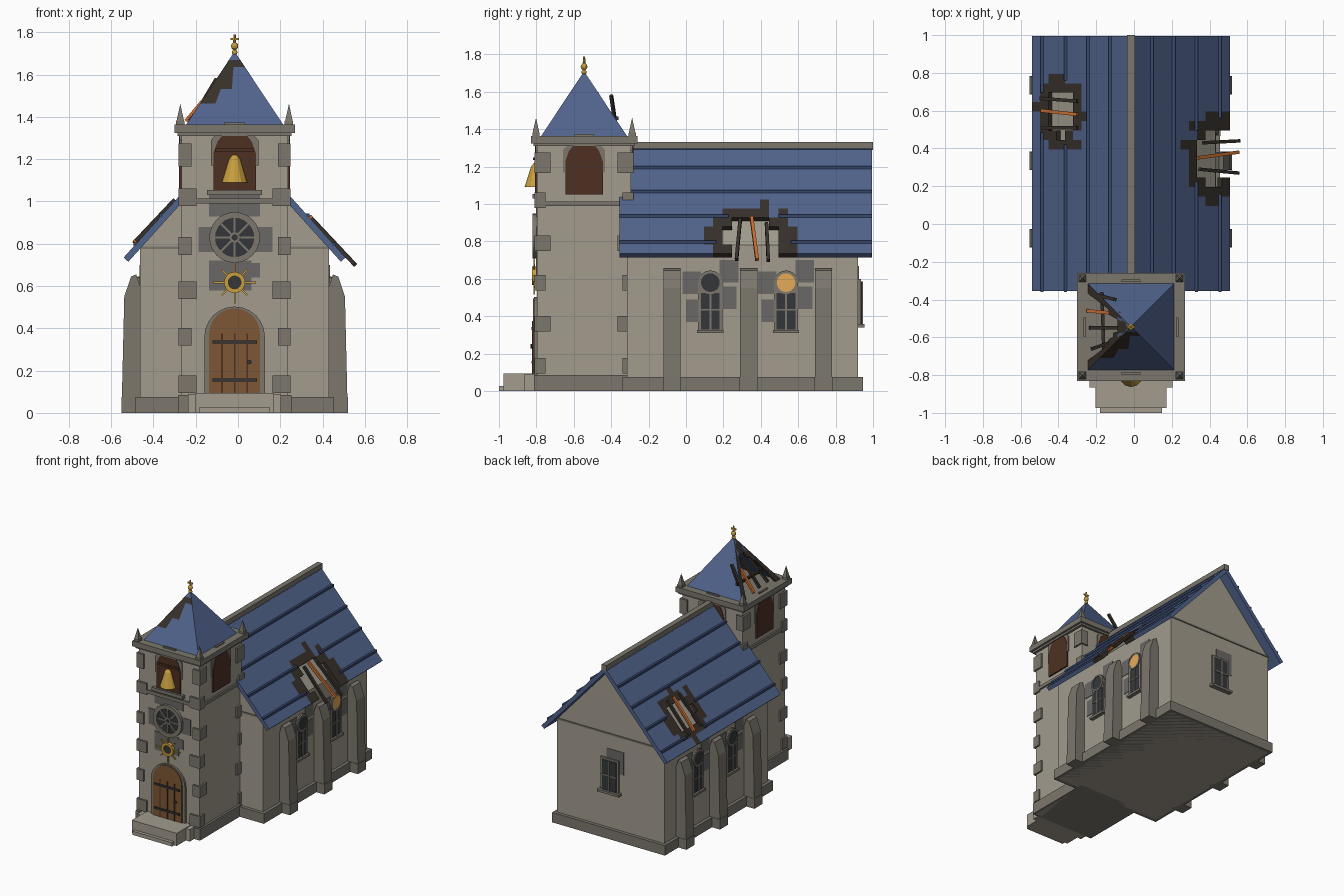
import bpy, bmesh, math, random
from mathutils import Vector, Matrix

if "Cube" in bpy.data.objects:
    bpy.data.objects.remove(bpy.data.objects["Cube"])

random.seed(4)
CX, TY = -0.016, -0.545          # centre line, tower centre

def mat(name, r, g, b):
    m = bpy.data.materials.new(name)
    m.diffuse_color = (r, g, b, 1)
    m.use_nodes = True
    m.node_tree.nodes["Principled BSDF"].inputs["Base Color"].default_value = m.diffuse_color
    return m

STONE = mat("wall_stone", .36, .33, .27)
TRIM = mat("trim_stone", .20, .185, .155)
DARK = mat("worn_stone", .145, .14, .135)
BLUE = mat("blue_slate", .08, .125, .26)
SEAM = mat("slate_seam", .04, .065, .15)
CHAR = mat("charred_wood", .038, .03, .024)
EMBER = mat("ember_wood", .6, .16, .03)
WOOD = mat("door_wood", .21, .095, .035)
BROWN = mat("shutter_wood", .075, .03, .016)
IRON = mat("iron_glass", .035, .037, .042)
GOLD = mat("gold", .58, .35, .05)
LIT = mat("lit_glass", .78, .4, .1)

def finish(bm, name, m, M=None):
    bmesh.ops.recalc_face_normals(bm, faces=bm.faces)
    me = bpy.data.meshes.new(name)
    bm.to_mesh(me); bm.free()
    for x in (m if isinstance(m, list) else [m]):
        me.materials.append(x)
    o = bpy.data.objects.new(name, me)
    if M: o.matrix_world = M
    bpy.context.collection.objects.link(o)
    return o

def prism(name, pts, y0, y1, m, M=None):
    """Extrude an XZ profile from y0 to y1."""
    bm = bmesh.new()
    f = bm.faces.new([bm.verts.new((x, y0, z)) for x, z in pts])
    r = bmesh.ops.extrude_face_region(bm, geom=[f])
    bmesh.ops.translate(bm, vec=(0, y1 - y0, 0), verts=[v for v in r['geom'] if isinstance(v, bmesh.types.BMVert)])
    return finish(bm, name, m, M)

def box(name, x0, x1, y0, y1, z0, z1, m, M=None):
    return prism(name, [(x0, z0), (x1, z0), (x1, z1), (x0, z1)], y0, y1, m, M)

def cone(name, r1, r2, z0, z1, x, y, m, n=12, rot=0, M=None):
    bm = bmesh.new()
    bmesh.ops.create_cone(bm, cap_ends=True, segments=n, radius1=r1, radius2=r2, depth=z1 - z0,
                          matrix=Matrix.Translation((x, y, (z0 + z1) / 2)) @ Matrix.Rotation(rot, 4, 'Z'))
    return finish(bm, name, m, M)

def beam(name, a, b, w, m):
    a, b = Vector(a), Vector(b)
    M = Matrix.Translation((a + b) / 2) @ (b - a).to_track_quat('Y', 'Z').to_matrix().to_4x4()
    h = (b - a).length / 2
    return box(name, -w, w, -h, h, -w, w, m, M)

def face(x, y, deg):
    """Local frame on a wall; outward is local -y."""
    return Matrix.Translation((x, y, 0)) @ Matrix.Rotation(math.radians(deg), 4, 'Z')

def arch(name, w, z0, zs, t, m, M, n=10):
    pts = [(-w, z0), (w, z0)] + [(w * math.cos(math.pi * i / n), zs + w * math.sin(math.pi * i / n)) for i in range(n + 1)]
    return prism(name, pts, -t, .01, m, M)

def ring(name, r0, r1, z, t, m, M, n=20):
    bm = bmesh.new()
    c = [[bm.verts.new((r * math.cos(2 * math.pi * i / n), y, z + r * math.sin(2 * math.pi * i / n))) for i in range(n)]
         for r, y in ((r0, 0), (r1, 0), (r1, -t), (r0, -t))]
    for k in range(4):
        for i in range(n):
            a, b, j = c[k], c[(k + 1) % 4], (i + 1) % n
            bm.faces.new((a[i], a[j], b[j], b[i]))
    return finish(bm, name, m, M)

def disc(name, r, z, t, m, M, n=20):
    return prism(name, [(r * math.cos(2 * math.pi * i / n), z + r * math.sin(2 * math.pi * i / n)) for i in range(n)], -t, .005, m, M)

def panel(name, pos, nu, nv, out, thick, state):
    """Grid roof panel: state(u,v) gives 0 slate, 1 charred, 2 hole."""
    bm = bmesh.new()
    g = [[bm.verts.new(pos(i / nu, j / nv)) for j in range(nv + 1)] for i in range(nu + 1)]
    for i in range(nu):
        for j in range(nv):
            s = state((i + .5) / nu, (j + .5) / nv)
            if s < 2:
                f = bm.faces.new((g[i][j], g[i + 1][j], g[i + 1][j + 1], g[i][j + 1]))
                f.normal_update()
                if f.normal.dot(Vector(out)) < 0: f.normal_flip()
                f.material_index = s
    bmesh.ops.delete(bm, geom=[v for v in bm.verts if not v.link_faces], context='VERTS')
    me = bpy.data.meshes.new(name)
    bm.to_mesh(me); bm.free()
    me.materials.append(BLUE); me.materials.append(CHAR)
    o = bpy.data.objects.new(name, me)
    bpy.context.collection.objects.link(o)
    s = o.modifiers.new("thickness", 'SOLIDIFY')
    s.thickness, s.offset = thick, -1

def burn(d):
    return 2 if d < 1 else 1 if d + random.uniform(-.15, .35) < 1.65 else 0

# nave body, gable and plinth
W = .447
prism("nave_body", [(CX - W, 0), (CX + W, 0), (CX + W, .78), (CX, 1.27), (CX - W, .78)], -.315, .92, STONE)
box("nave_plinth", CX - W - .023, CX + W + .023, -.34, .945, 0, .075, TRIM)
for y in (-.318, .923):
    box("gable_string", CX - W, CX + W, y - .004, y + .004, .775, .787, TRIM)

# nave roof: two burnt slopes, seams and ridge
HALF, EZ, RZ, Y0, Y1 = .525, .735, 1.315, -.355, .995
def roof_pt(s, d, y, lift=0):
    return Vector((CX + s * (d + lift * .74), y, RZ - d * (RZ - EZ) / HALF + lift * .67))
for s, yc, ry, dc, rd in ((1, .36, .15, .45, .1), (-1, .59, .13, .375, .085)):
    hole = lambda y, d: math.hypot((y - yc) / ry, (d - dc) / rd)
    panel("roof_slope", lambda u, v: roof_pt(s, HALF * (1 - v), Y0 + u * (Y1 - Y0)), 27, 12, (s, 0, 1), .03,
          lambda u, v: burn(hole(Y0 + u * (Y1 - Y0), HALF * (1 - v))))
    for d in (.11, .225, .345, .47):
        ext = 1.35 * ry * math.sqrt(max(0, 1 - ((d - dc) / (rd * 1.4)) ** 2))
        for a, b in (((Y0 - .004, yc - ext), (yc + ext, Y1)) if ext else ((Y0 - .004, Y1),)  ):
            beam("roof_seam", roof_pt(s, d, a, .002), roof_pt(s, d, b, .002), .008, SEAM)
box("roof_ridge", CX - .02, CX + .02, -.36, 1.0, 1.29, 1.333, TRIM)
# exposed rafters
for s, d0, d1, ya, yb, m in ((1, .35, .56, .35, .38, EMBER), (1, .38, .565, .43, .44, CHAR), (1, .36, .56, .29, .27, CHAR),
                             (-1, .28, .465, .58, .6, EMBER), (-1, .28, .47, .65, .665, CHAR), (-1, .28, .46, .51, .51, CHAR)):
    beam("rafter", roof_pt(s, d0, ya, .004), roof_pt(s, d1, yb, .01), .009, m)

# buttresses
for s in (1, -1):
    for y in (-.075, .335, .735):
        prof = [(.43, 0), (.535, 0), (.522, .55), (.49, .645), (.465, .655), (.435, .56)]
        prism("buttress", [(CX + s * x, z) for x, z in prof], y - .046, y + .046, TRIM)
        box("buttress_foot", CX + s * .49 - .046, CX + s * .49 + .046, y - .049, y + .049, 0, .075, TRIM)

# side windows
for s in (1, -1):
    for y in (.13, .535):
        M = face(CX + s * W, y, 90 * s)
        arch("window_surround", .065, .32, .58, .012, TRIM, M)
        box("window_glass", -.05, .05, -.015, 0, .33, .525, IRON, M)
        disc("window_round", .053, .58, .017, LIT if s > 0 and y > .3 else IRON, M)
        ring("window_ring", .05, .062, .58, .02, TRIM, M)
        box("mullion", -.005, .005, -.02, 0, .33, .525, TRIM, M)
        box("transom", -.05, .05, -.019, 0, .43, .438, TRIM, M)
        box("window_sill", -.07, .07, -.028, 0, .31, .328, TRIM, M)
        for x, z in ((-.1, .58), (.09, .5), (-.08, .43), (.1, .64)):
            box("worn_block", x - .05, x + .05, -.004, 0, z - .06, z + .06, DARK, M)

# rear window
M = face(CX, .92, 180)
box("rear_surround", -.075, .075, -.016, 0, .35, .6, TRIM, M)
box("rear_glass", -.06, .06, -.02, 0, .36, .585, IRON, M)
box("rear_mullion", -.006, .006, -.026, 0, .36, .585, TRIM, M)
box("rear_transom", -.06, .06, -.025, 0, .47, .48, TRIM, M)
box("rear_sill", -.09, .09, -.035, 0, .34, .358, TRIM, M)
box("worn_block", -.03, .11, -.004, 0, .5, .67, DARK, M)

# tower shaft, plinth, belts and cornice
def slab(name, h, z0, z1, m):
    box(name, CX - h, CX + h, TY - h, TY + h, z0, z1, m)
T = .252
slab("tower_shaft", T, 0, 1.34, STONE)
slab("tower_plinth", T + .016, 0, .085, TRIM)
slab("tower_belt", T + .012, .99, 1.015, TRIM)
slab("cornice_lower", T + .018, 1.31, 1.33, TRIM)
slab("cornice", .285, 1.325, 1.365, TRIM)
box("door_step", CX - .187, CX + .187, -.975, -.78, 0, .095, STONE)
box("lower_step", CX - .165, CX + .165, -1.0, -.9, 0, .028, STONE)
box("door_landing", CX - .22, CX + .22, -.865, -.78, 0, .09, STONE)

# quoins and pinnacles on the corners
for sx in (1, -1):
    for sy in (1, -1):
        for i, z in enumerate((.135, .36, .58, .79, 1.02, 1.22)):
            a, b = (.085, .06) if i % 2 == 0 else (.06, .085)
            x, y = CX + sx * (T + .013), TY + sy * (T + .013)
            h = .055 if i == 5 else .042
            box("quoin", min(x, x - sx * a), max(x, x - sx * a), min(y, y - sy * b), max(y, y - sy * b), z - h, z + h, TRIM)
        px, py = CX + sx * .257, TY + sy * .257
        box("pinnacle_base", px - .02, px + .02, py - .02, py + .02, 1.36, 1.38, TRIM)
        cone("pinnacle", .027, 0, 1.375, 1.462, px, py, TRIM, 4, math.pi / 4)

# belfry openings on four sides
for k in range(4):
    a = math.radians(90 * k)
    M = face(CX + math.sin(a) * T, TY - math.cos(a) * T, 90 * k)
    prism("belfry_frame", [(-.112, 1.17), (.112, 1.17), (.112, 1.29), (.085, 1.32), (-.085, 1.32), (-.112, 1.29)], -.008, .01, TRIM, M)
    prism("belfry_opening", [(-.1, 1.05), (.1, 1.05), (.1, 1.23), (.08, 1.285), (.055, 1.315), (-.055, 1.315), (-.08, 1.285), (-.1, 1.23)],
          -.011, .01, BROWN, M)
    box("cornice_bar", -.05, .05, .0, .014, 1.36, 1.374, TRIM, M)
M = face(CX, TY - T, 0)
box("belfry_sill", -.13, .13, -.025, 0, 1.03, 1.055, TRIM, M)
box("bell_beam", -.09, .09, -.02, 0, 1.235, 1.25, BROWN, M)
cone("bell", .062, .028, 1.09, 1.2, 0, -.004, GOLD, 12, 0, M)
cone("bell_crown", .028, .012, 1.2, 1.22, 0, -.004, GOLD, 12, 0, M)

# worn stones on the tower front
for x0, x1, z0, z1 in ((-.12, .12, .93, 1.04), (-.17, .18, .76, .88), (-.12, .08, .58, .72), (.05, .12, .64, .71)):
    box("worn_block", x0, x1, -.004, 0, z0, z1, DARK, M)

# rose window
disc("rose_glass", .105, .83, .012, IRON, M)
ring("rose_ring", .09, .12, .83, .024, TRIM, M, 24)
ring("rose_hub", .012, .028, .83, .02, TRIM, M, 12)
for i in range(8):
    c, s = math.cos(i * math.pi / 4), math.sin(i * math.pi / 4)
    y = TY - T - .014
    beam("rose_spoke", (CX + .02 * c, y, .83 + .02 * s), (CX + .1 * c, y, .83 + .1 * s), .005, TRIM)
    r = .1 if i % 2 == 0 else .085
    beam("sun_ray", (CX + .04 * c, y, .617 + .04 * s), (CX + r * c, y, .617 + r * s), .004, GOLD)
ring("sun_ring", .03, .05, .617, .026, GOLD, M)
disc("sun_centre", .032, .617, .016, IRON, M)

# door
arch("door_surround", .143, .085, .36, .015, TRIM, M, 12)
arch("door", .12, .085, .375, .022, WOOD, M, 12)
for z in (.155, .335):
    box("door_strap", -.105, .105, -.03, 0, z - .007, z + .007, IRON, M)
for x in (-.06, 0, .06):
    box("door_slat", x - .004, x + .004, -.026, 0, .09, .375, BROWN, M)
disc("door_handle", .011, .24, .034, IRON, face(CX + .07, TY - T, 0), 8)

# spire: four faces, the left one burnt open
B, SZ, AZ = .232, 1.36, 1.71
for k in range(4):
    R = Matrix.Rotation(k * math.pi / 2, 3, 'Z')
    def pos(u, v):
        f = 1 - v * .985
        return R @ Vector(((2 * u - 1) * B * f, -B * f, SZ + (AZ - SZ) * (1 - f))) + Vector((CX, TY, 0))
    def st(u, v):
        if k == 3: return burn(math.hypot((u - .48) / .4, (v - .22) / .5))
        if k == 0: return 1 if v > .82 and v < .95 or (.5 < v < .8 and u < .5) or (.25 < v <= .5 and u < .25 * v * 2) else 0
        return 0
    panel("spire_face", pos, 9, 10, R @ Vector((0, -1, .6)), .014, st)
for a, b, m in (((-.22, -.37, 1.38), (-.1, -.4, 1.58), CHAR), ((-.245, -.46, 1.38), (-.07, -.475, 1.59), EMBER),
                ((-.23, -.55, 1.38), (-.08, -.55, 1.56), CHAR), ((-.22, -.66, 1.38), (-.08, -.61, 1.57), CHAR),
                ((-.17, -.36, 1.46), (-.16, -.67, 1.45), CHAR)):
    beam("spire_rafter", a, b, .009, m)

# finial
cone("finial_pole", .009, .006, 1.69, 1.79, CX, TY, GOLD, 8)
for z, r in ((1.705, .014), (1.735, .018)):
    bm = bmesh.new()
    bmesh.ops.create_uvsphere(bm, u_segments=10, v_segments=6, radius=r, matrix=Matrix.Translation((CX, TY, z)))
    finish(bm, "finial_ball", GOLD)
box("finial_bar", CX - .02, CX + .02, TY - .005, TY + .005, 1.763, 1.774, GOLD)
